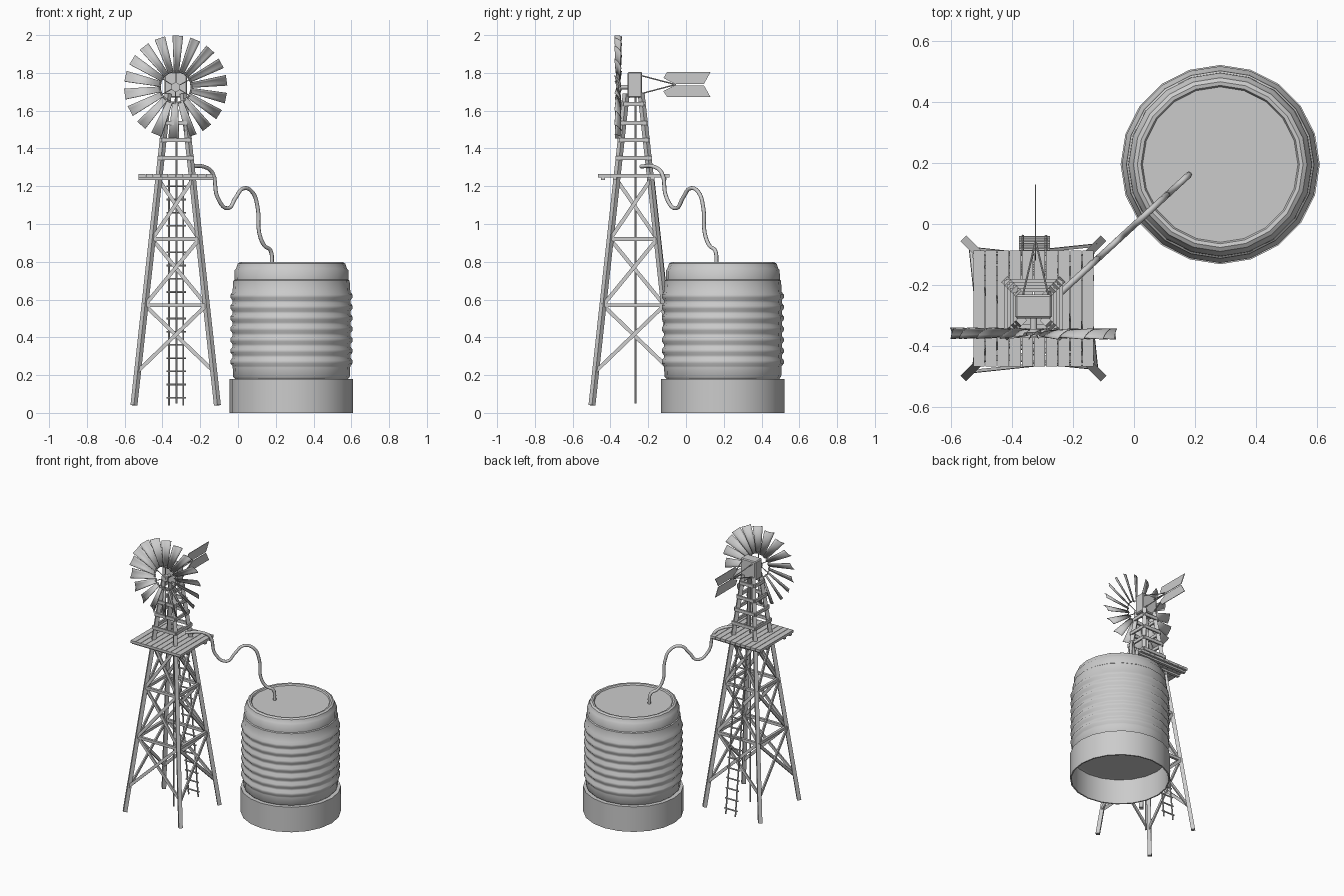
import bpy, bmesh, math
from mathutils import Vector, Matrix

if "Cube" in bpy.data.objects:
    bpy.data.objects.remove(bpy.data.objects["Cube"])

CX, CY = -0.33, -0.277          # tower axis
TX, TY = 0.283, 0.195           # tank axis


def finish(name, bm, smooth=None):
    bmesh.ops.recalc_face_normals(bm, faces=bm.faces[:])
    me = bpy.data.meshes.new(name)
    bm.to_mesh(me)
    bm.free()
    ob = bpy.data.objects.new(name, me)
    bpy.context.collection.objects.link(ob)
    if smooth:
        bpy.ops.object.select_all(action='DESELECT')
        ob.select_set(True)
        bpy.context.view_layer.objects.active = ob
        bpy.ops.object.shade_smooth_by_angle(angle=math.radians(smooth))
    return ob


def frame(a, b, side):
    a, b = Vector(a), Vector(b)
    z = (b - a).normalized()
    y = z.cross(Vector(side)).normalized()
    x = y.cross(z)
    m = Matrix((x, y, z)).transposed().to_4x4()
    m.translation = (a + b) / 2
    return m, (b - a).length


def beam(bm, a, b, w, d, side=(1, 0, 0)):
    """Box from a to b; w is measured along side."""
    m, l = frame(a, b, side)
    bmesh.ops.create_cube(bm, size=1, matrix=m @ Matrix.Diagonal((w, d, l, 1)))


def rod(bm, a, b, r, n=8):
    side = (1, 0, 0) if abs(b[0] - a[0]) < abs(b[2] - a[2]) + abs(b[1] - a[1]) else (0, 0, 1)
    m, l = frame(a, b, side)
    bmesh.ops.create_cone(bm, segments=n, radius1=r, radius2=r, depth=l,
                          cap_ends=True, matrix=m)


def half(z):
    """Half width of the tower between leg centres at height z."""
    return 0.221 - (z - 0.04) * 0.11


def face_point(k, u, z, out=0.0):
    """Point on tower side k; u runs -1..1 between its two legs."""
    h = half(z)
    p = Matrix.Rotation(k * math.pi / 2, 3, 'Z') @ Vector((u * h, -h - out, z))
    return p + Vector((CX, CY, 0))


def face_normal(k):
    return Matrix.Rotation(k * math.pi / 2, 3, 'Z') @ Vector((0, -1, 0))


# Tower legs
bm = bmesh.new()
for sx in (-1, 1):
    for sy in (-1, 1):
        pts = [(CX + sx * half(z), CY + sy * half(z), z) for z in (0.04, 1.69)]
        beam(bm, pts[0], pts[1], 0.026, 0.026, (sx, sy, 0))
finish("tower_legs", bm)

# Cross braces, girts and upper slats on all four sides
braces, girts, slats = bmesh.new(), bmesh.new(), bmesh.new()
for k in range(4):
    n = face_normal(k)
    for z0, z1 in ((0.22, 0.57), (0.57, 0.92), (0.92, 1.235)):
        beam(braces, face_point(k, -1, z0, 0.006), face_point(k, 1, z1, 0.006), 0.01, 0.02, n)
        beam(braces, face_point(k, 1, z0, -0.005), face_point(k, -1, z1, -0.005), 0.01, 0.02, n)
    for z in (0.57, 0.92):
        beam(girts, face_point(k, -1, z), face_point(k, 1, z), 0.018, 0.02, n)
    for z in (1.35, 1.445, 1.535, 1.635):
        beam(slats, face_point(k, -1.18, z, 0.014), face_point(k, 1.18, z, 0.014), 0.012, 0.022, n)
finish("cross_braces", braces)
finish("tower_girts", girts)
finish("upper_slats", slats)

# Platform planks on joists
bm = bmesh.new()
for i in range(10):
    x = CX - 0.179 + i * 0.0398
    beam(bm, (x, -0.467, 1.256), (x, -0.087, 1.256), 0.037, 0.018)
for y in (-0.44, CY - 0.1, CY + 0.1, -0.114):
    beam(bm, (-0.527, y, 1.241), (-0.131, y, 1.241), 0.02, 0.014, (0, 1, 0))
finish("platform", bm)

# Ladder leaning on the back of the tower
bm = bmesh.new()


def ladder_y(z):
    return CY + half(z) + 0.016


for x in (-0.365, -0.289):
    rod(bm, (x, ladder_y(0.04), 0.04), (x, ladder_y(1.24), 1.24), 0.005, 6)
for i in range(17):
    z = 0.08 + i * 0.07
    rod(bm, (-0.378, ladder_y(z), z), (-0.276, ladder_y(z), z), 0.005, 6)
finish("ladder", bm, 40)

# Pump rod down the middle
bm = bmesh.new()
rod(bm, (CX + 0.005, -0.268, 0.05), (CX + 0.005, -0.268, 1.68), 0.005)
finish("pump_rod", bm, 40)

# Gearbox
bm = bmesh.new()
beam(bm, (CX, -0.271, 1.67), (CX, -0.271, 1.805), 0.12, 0.078)
bmesh.ops.bevel(bm, geom=bm.edges[:], offset=0.006, segments=1, affect='EDGES')
finish("gearbox", bm)

# Wheel hub, shaft and thin spokes
WZ, WY = 1.725, -0.357
bm = bmesh.new()
rod(bm, (CX, -0.30, WZ), (CX, -0.37, WZ), 0.012, 12)
rod(bm, (CX, -0.345, WZ), (CX, -0.365, WZ), 0.024, 16)
for i in range(6):
    a = math.radians(60 * i + 2)
    rod(bm, (CX, WY, WZ), (CX + 0.09 * math.sin(a), WY, WZ + 0.09 * math.cos(a)), 0.003, 6)
finish("wheel_hub", bm, 40)

# Ring holding the blade roots
bpy.ops.mesh.primitive_torus_add(major_segments=36, minor_segments=6, major_radius=0.085,
                                 minor_radius=0.003, location=(CX, WY, WZ),
                                 rotation=(math.pi / 2, 0, 0))
bpy.context.object.name = "wheel_ring"

# Pitched, slightly cupped blades
bm = bmesh.new()
pitch = math.radians(32)
for i in range(18):
    a = math.radians(20 * i + 2)
    radial = Vector((math.sin(a), 0, math.cos(a)))
    tangent = Vector((math.cos(a), 0, -math.sin(a)))
    chord = tangent * math.cos(pitch) + Vector((0, math.sin(pitch), 0))
    normal = tangent * math.sin(pitch) - Vector((0, math.cos(pitch), 0))
    rows = []
    for r, w in ((0.078, 0.016), (0.272, 0.033)):
        rows.append([bm.verts.new(Vector((CX, WY, WZ)) + radial * r + chord * w * u
                                  + normal * w * 0.2 * (u * u - 0.5))
                     for u in (-1, -0.5, 0, 0.5, 1)])
    for j in range(4):
        bm.faces.new((rows[0][j], rows[0][j + 1], rows[1][j + 1], rows[1][j]))
ob = finish("wheel_blades", bm, 40)
ob.modifiers.new("thickness", 'SOLIDIFY').thickness = 0.003

# Tail vanes, mirrored about the tail axis
TZ, VX = 1.738, -0.323
outline = [(-0.12, 0.035), (-0.10, 0.066), (0.13, 0.066), (0.095, 0.004), (-0.06, 0.004)]
bm = bmesh.new()
for s in (-1, 1):
    bm.faces.new([bm.verts.new((VX, y, TZ + s * z)) for y, z in outline])
ob = finish("tail_vanes", bm)
mod = ob.modifiers.new("thickness", 'SOLIDIFY')
mod.thickness, mod.offset = 0.004, 0

# Tail struts
bm = bmesh.new()
for sx in (-1, 1):
    for sz in (-1, 1):
        rod(bm, (VX + sx * 0.042, -0.234, TZ + sz * 0.047), (VX, -0.055, TZ), 0.0035, 6)
finish("tail_struts", bm, 40)


def lathe(name, profile, n=20, smooth=40):
    bm = bmesh.new()
    rings = []
    for r, z in profile:
        if r == 0:
            rings.append([bm.verts.new((TX, TY, z))] * n)
        else:
            rings.append([bm.verts.new((TX + r * math.cos(2 * math.pi * i / n),
                                        TY + r * math.sin(2 * math.pi * i / n), z))
                          for i in range(n)])
    for p, q in zip(rings, rings[1:]):
        for i in range(n):
            j = (i + 1) % n
            bm.faces.new(list(dict.fromkeys((p[i], p[j], q[j], q[i]))))
    return finish(name, bm, smooth)


# Open plinth under the tank
lathe("tank_base", [(0.318, 0), (0.327, 0), (0.327, 0.18), (0.29, 0.18), (0.318, 0.178), (0.318, 0)])

# Corrugated tank with recessed lid
profile = [(0, 0.178), (0.297, 0.178), (0.309, 0.192), (0.311, 0.24)]
for i in range(7):
    z = 0.27 + i * 0.058
    profile += [(0.312, z - 0.022), (0.323, z - 0.008), (0.323, z + 0.008), (0.312, z + 0.022)]
profile += [(0.308, 0.70), (0.302, 0.705), (0.301, 0.755), (0.293, 0.765), (0.285, 0.79),
            (0.272, 0.798), (0.26, 0.796), (0.255, 0.786), (0, 0.786)]
lathe("water_tank", profile)

# Hose from the tower to the tank lid
path = [(-0.255, 1.305), (-0.18, 1.303), (-0.135, 1.27), (-0.108, 1.14), (-0.053, 1.083),
        (-0.012, 1.14), (0.027, 1.188), (0.075, 1.17), (0.105, 1.08), (0.112, 0.955),
        (0.14, 0.885), (0.172, 0.86), (0.18, 0.785)]
cu = bpy.data.curves.new("hose", 'CURVE')
cu.dimensions = '3D'
cu.bevel_depth, cu.bevel_resolution, cu.resolution_u = 0.0105, 2, 5
cu.use_fill_caps = True
sp = cu.splines.new('BEZIER')
sp.bezier_points.add(len(path) - 1)
for bp, (x, z) in zip(sp.bezier_points, path):
    bp.co = (x, -0.225 + 0.92 * (x + 0.24), z)
    bp.handle_left_type = bp.handle_right_type = 'AUTO'
bpy.context.collection.objects.link(bpy.data.objects.new("hose", cu))
